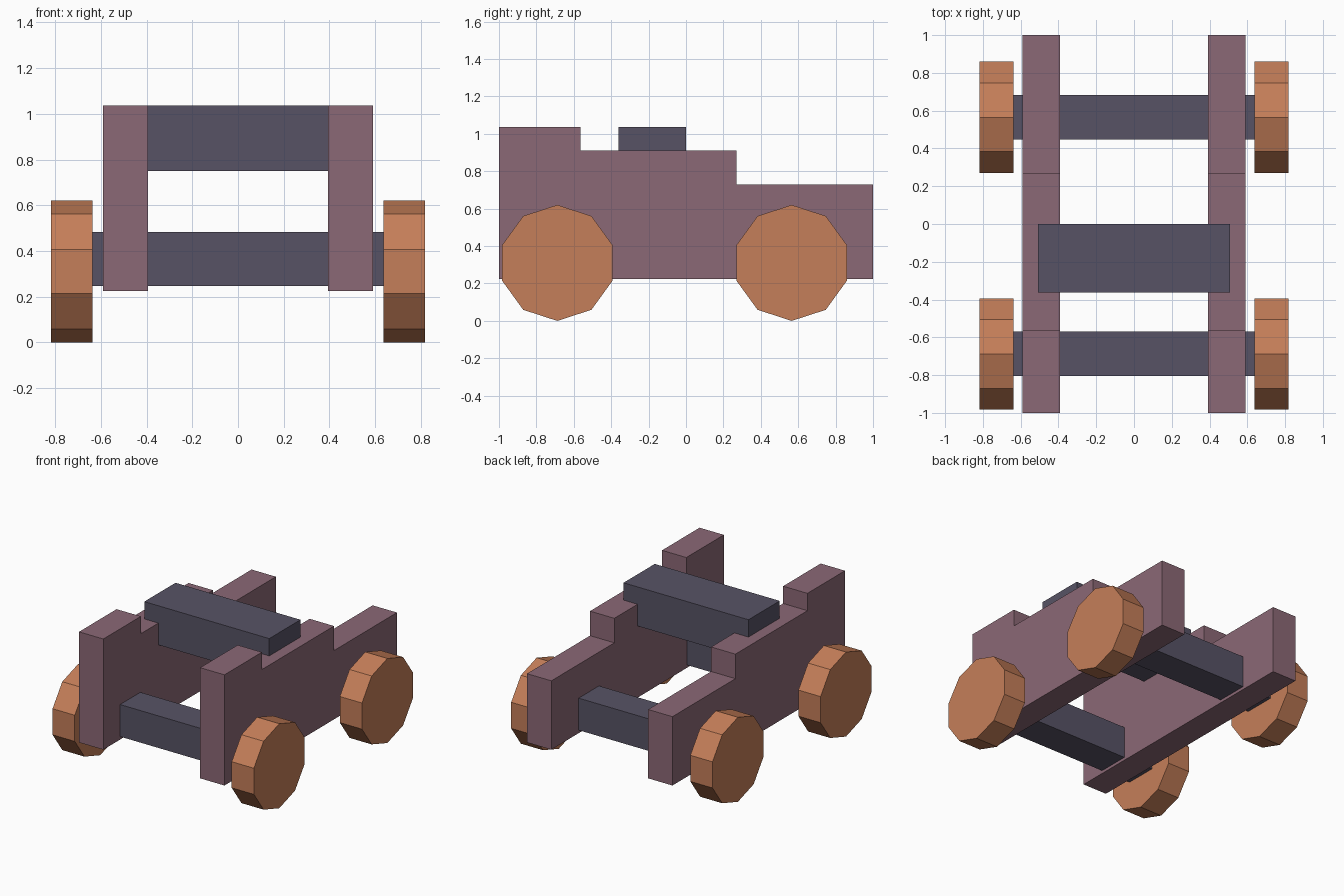
import bpy
import bmesh
import math
from mathutils import Matrix, Vector

cube = bpy.data.objects.get("Cube")
if cube:
    bpy.data.objects.remove(cube, do_unlink=True)


def make_material(name, rgb):
    mat = bpy.data.materials.new(name)
    mat.use_nodes = True
    color = (*rgb, 1.0)
    mat.diffuse_color = color
    mat.node_tree.nodes["Principled BSDF"].inputs["Base Color"].default_value = color
    return mat


mauve = make_material("mauve panel", (0.26, 0.14, 0.18))
slate = make_material("slate beam", (0.095, 0.086, 0.13))
orange = make_material("orange wheel", (0.56, 0.21, 0.10))


def extrude_profile(name, profile, x0, x1, mat):
    """Extrude a (y, z) outline from x0 to x1."""
    bm = bmesh.new()
    face = bm.faces.new([bm.verts.new((x0, y, z)) for y, z in profile])
    grown = bmesh.ops.extrude_face_region(bm, geom=[face])["geom"]
    verts = [v for v in grown if isinstance(v, bmesh.types.BMVert)]
    bmesh.ops.translate(bm, verts=verts, vec=Vector((x1 - x0, 0, 0)))
    bmesh.ops.recalc_face_normals(bm, faces=bm.faces)
    mesh = bpy.data.meshes.new(name)
    bm.to_mesh(mesh)
    bm.free()
    mesh.materials.append(mat)
    obj = bpy.data.objects.new(name, mesh)
    bpy.context.collection.objects.link(obj)
    return obj


def rectangle(y0, y1, z0, z1):
    return [(y0, z0), (y1, z0), (y1, z1), (y0, z1)]


# Stepped side outline: tall front, middle shelf, low rear
PANEL = [(-1, 0.225), (1, 0.225), (1, 0.73), (0.27, 0.73),
         (0.27, 0.91), (-0.565, 0.91), (-0.565, 1.037), (-1, 1.037)]
AXLES = {"front": -0.688, "rear": 0.565}
RADIUS = 0.31


def wheel_outline(y):
    """Ten-sided outline with a corner at the top and bottom."""
    angles = [math.tau * i / 10 for i in range(10)]
    return [(y + RADIUS * math.sin(a), RADIUS + RADIUS * math.cos(a)) for a in angles]


# Side panels and wheels
for side, s in (("left", 1), ("right", -1)):
    extrude_profile(f"{side}_side_panel", PANEL, s * 0.393, s * 0.59, mauve)
    for end, y in AXLES.items():
        extrude_profile(f"{end}_{side}_wheel", wheel_outline(y), s * 0.637, s * 0.817, orange)

# Axle beams
for end, y in AXLES.items():
    extrude_profile(f"{end}_axle", rectangle(y - 0.118, y + 0.118, 0.247, 0.482),
                    -0.645, 0.645, slate)

# Seat beam resting in the side panels
extrude_profile("seat_beam", rectangle(-0.362, 0, 0.75, 1.037), -0.507, 0.507, slate)
